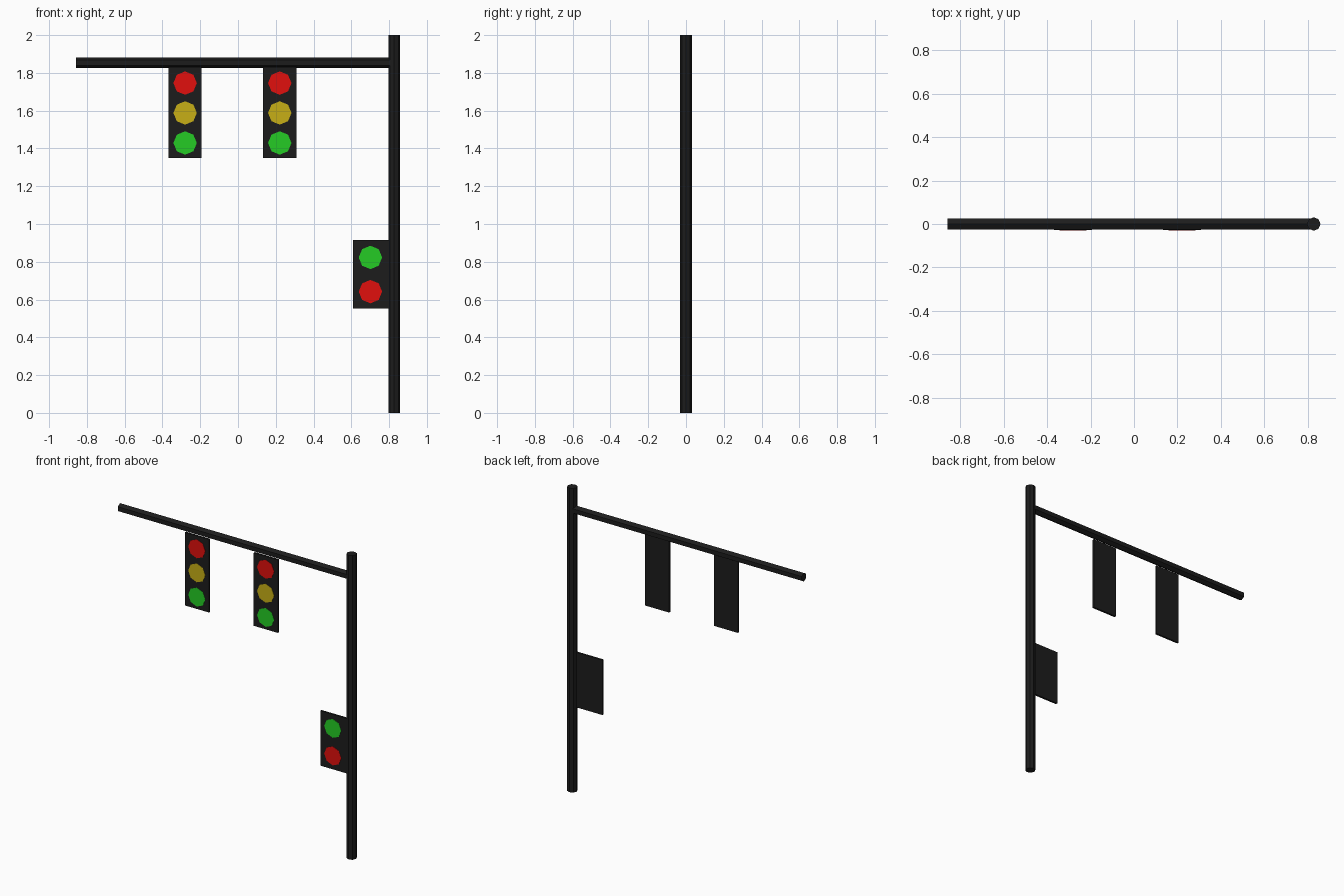
import bpy
from math import pi

if "Cube" in bpy.data.objects:
    bpy.data.objects.remove(bpy.data.objects["Cube"])


def material(name, rgb):
    m = bpy.data.materials.new(name)
    m.diffuse_color = (*rgb, 1)
    m.use_nodes = True
    m.node_tree.nodes["Principled BSDF"].inputs["Base Color"].default_value = m.diffuse_color
    return m


BLACK = material("black", (0.012, 0.012, 0.012))
RED = material("red", (0.75, 0.005, 0.004))
YELLOW = material("yellow", (0.57, 0.43, 0.008))
GREEN = material("green", (0.018, 0.6, 0.018))


def finish(name, mat):
    ob = bpy.context.object
    ob.name = name
    ob.data.materials.append(mat)
    return ob


def rod(name, sides, radius, length, loc, rot, mat):
    bpy.ops.mesh.primitive_cylinder_add(vertices=sides, radius=radius, depth=length,
                                        location=loc, rotation=rot)
    return finish(name, mat)


def panel(name, x0, x1, y0, y1, z0, z1):
    bpy.ops.mesh.primitive_cube_add(size=1, location=((x0 + x1) / 2, (y0 + y1) / 2, (z0 + z1) / 2))
    bpy.context.object.scale = (x1 - x0, y1 - y0, z1 - z0)
    return finish(name, BLACK)


def lamp(name, x, y_panel, z, mat):
    # thin octagonal disc standing just proud of the panel front
    rod(name, 8, 0.062, 0.004, (x, y_panel, z), (pi / 2, 0, 0), mat)


# Upright pole and hexagonal overhead arm (ridges up and down)
POLE_X = 0.827
rod("pole", 8, 0.031, 2.0, (POLE_X, 0, 1), (0, 0, 0), BLACK)
arm_end = -0.858
arm = rod("arm", 6, 0.028, POLE_X - arm_end, ((POLE_X + arm_end) / 2, 0, 1.853),
          (pi / 2, 0, pi / 2), BLACK)

# Two hanging three-lamp signals
for side, x in (("left", -0.28), ("right", 0.221)):
    panel(f"{side}_signal_panel", x - 0.0875, x + 0.0875, -0.027, -0.014, 1.35, 1.83)
    for colour, z, mat in (("red", 1.746, RED), ("yellow", 1.588, YELLOW), ("green", 1.429, GREEN)):
        lamp(f"{side}_{colour}_lamp", x, -0.027, z, mat)

# Two-lamp pedestrian signal on the pole
panel("pedestrian_panel", 0.61, 0.81, -0.015, -0.002, 0.553, 0.914)
lamp("pedestrian_green_lamp", 0.701, -0.015, 0.823, GREEN)
lamp("pedestrian_red_lamp", 0.701, -0.015, 0.642, RED)
